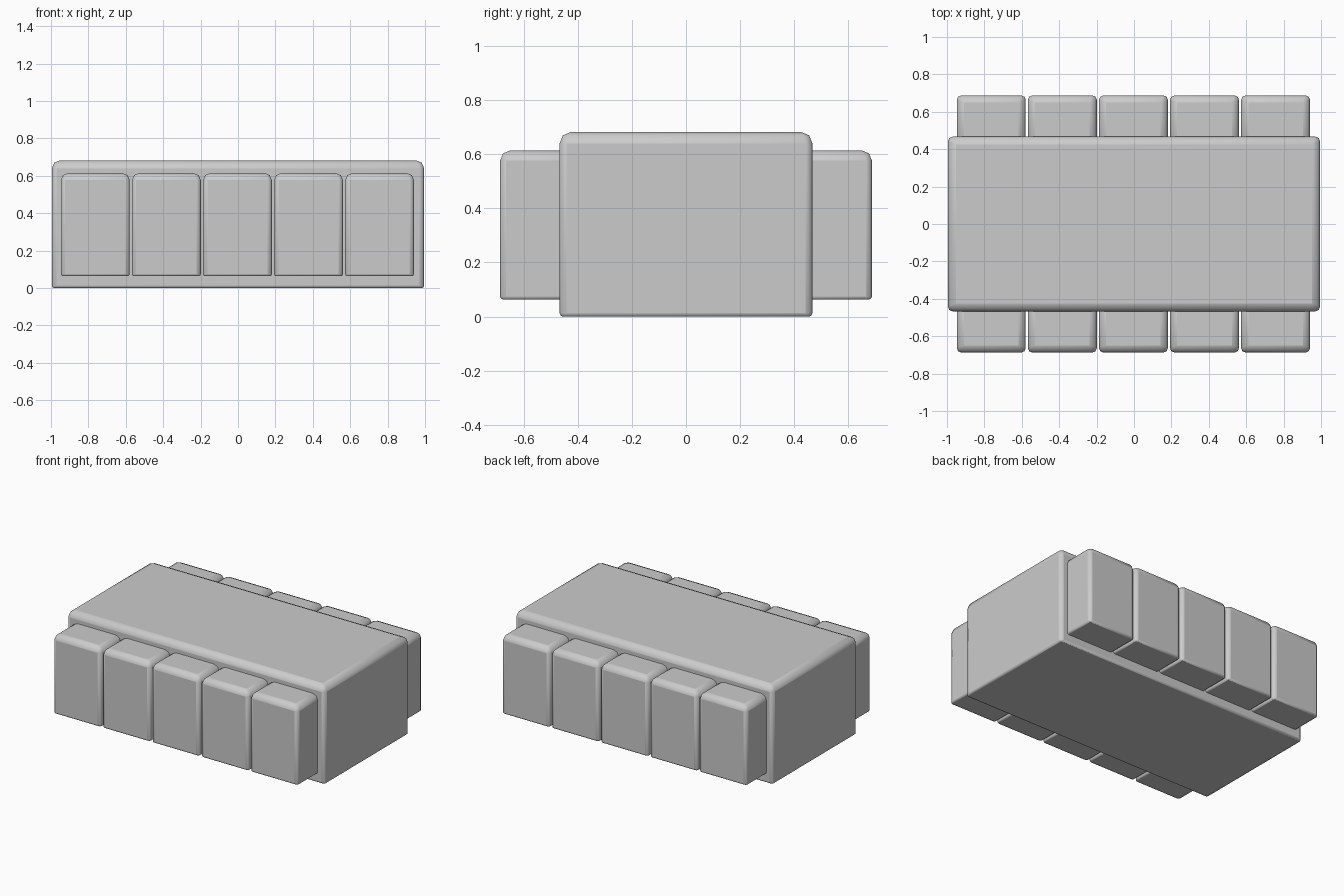
import bpy, bmesh

if "Cube" in bpy.data.objects:
    bpy.data.objects.remove(bpy.data.objects["Cube"])


def soft_block(name, x, y, z, bevel):
    """Box from (min, max) ranges; top edges are rounded most, base edges least."""
    bm = bmesh.new()
    bmesh.ops.create_cube(bm, size=1)
    for v in bm.verts:
        v.co = [lo + (c + 0.5) * (hi - lo) for c, (lo, hi) in zip(v.co, (x, y, z))]
    weight = bm.edges.layers.float.new("bevel_weight_edge")
    mid = sum(z) / 2
    for e in bm.edges:
        above = sum(v.co.z > mid for v in e.verts)
        e[weight] = (0.3, 0.6, 1.0)[above]
    mesh = bpy.data.meshes.new(name)
    bm.to_mesh(mesh)
    bm.free()
    ob = bpy.data.objects.new(name, mesh)
    bpy.context.collection.objects.link(ob)
    mod = ob.modifiers.new("rounded_edges", "BEVEL")
    mod.limit_method = "WEIGHT"
    mod.width = bevel
    mod.segments = 2
    bpy.context.view_layer.objects.active = ob
    ob.select_set(True)
    bpy.ops.object.shade_smooth_by_angle(angle=0.45)
    ob.select_set(False)
    return ob


# Large central block
soft_block("central_block", (-0.995, 0.995), (-0.467, 0.467), (0.0, 0.682), 0.042)

# Row of five smaller blocks on the front and the back
for side, sign in (("front", -1), ("back", 1)):
    for i in range(5):
        cx = (i - 2) * 0.38 - 0.003
        y = sorted((sign * 0.40, sign * 0.687))
        soft_block(f"{side}_block_{i + 1}", (cx - 0.184, cx + 0.184), y, (0.063, 0.614), 0.038)
